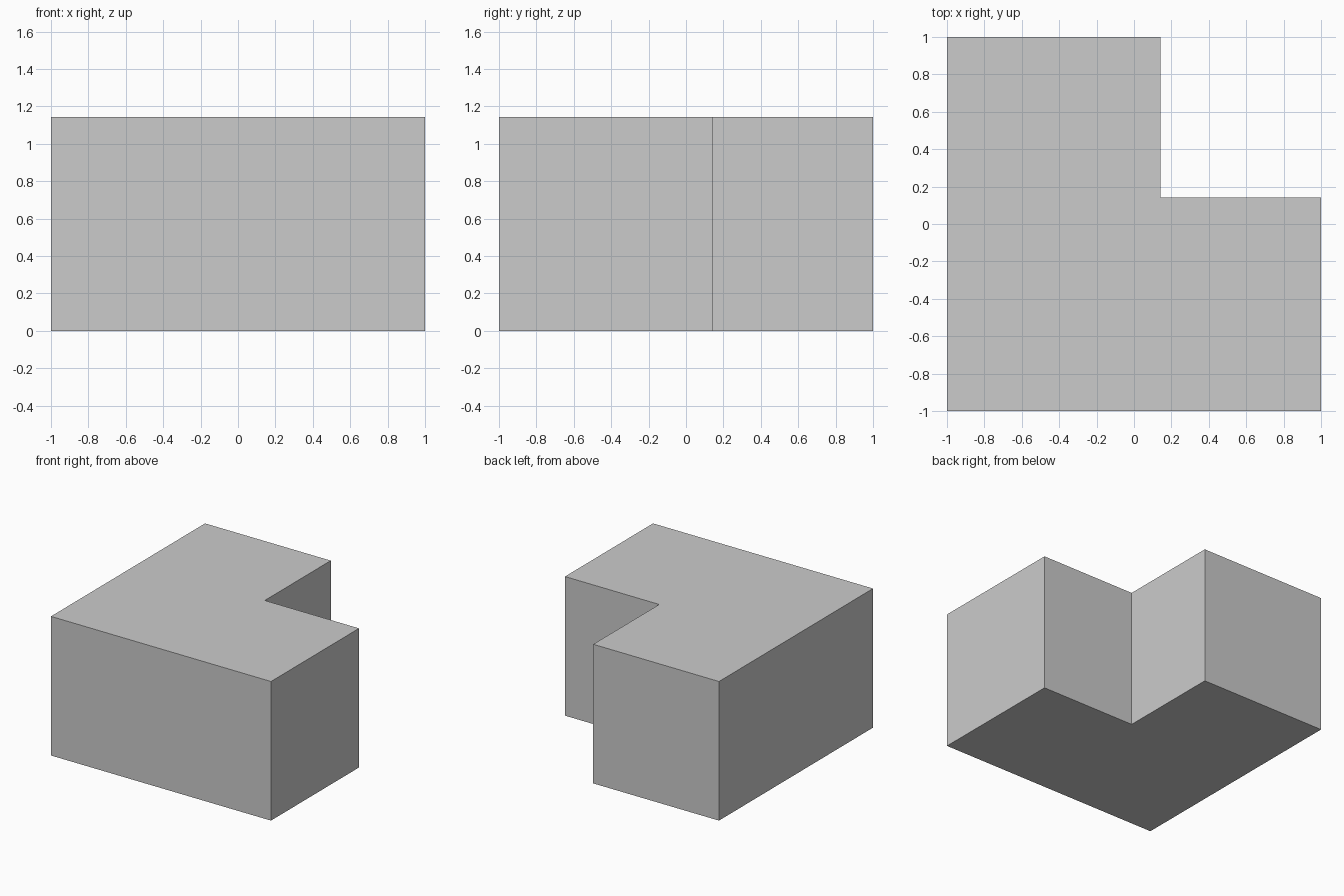
import bpy
import bmesh

if "Cube" in bpy.data.objects:
    bpy.data.objects.remove(bpy.data.objects["Cube"])

HEIGHT = 1.143
INNER = 0.143  # inside corner of the L

# L-shaped footprint, counter-clockwise from the front left corner
outline = [(-1, -1), (1, -1), (1, INNER), (INNER, INNER), (INNER, 1), (-1, 1)]

# Corner block: footprint extruded straight up
bm = bmesh.new()
base = bm.faces.new([bm.verts.new((x, y, 0)) for x, y in outline])
top = bmesh.ops.extrude_face_region(bm, geom=[base], use_keep_orig=True)
top_verts = [g for g in top["geom"] if isinstance(g, bmesh.types.BMVert)]
bmesh.ops.translate(bm, vec=(0, 0, HEIGHT), verts=top_verts)
bmesh.ops.recalc_face_normals(bm, faces=bm.faces)

mesh = bpy.data.meshes.new("corner_block")
bm.to_mesh(mesh)
bm.free()
block = bpy.data.objects.new("corner_block", mesh)
bpy.context.collection.objects.link(block)
